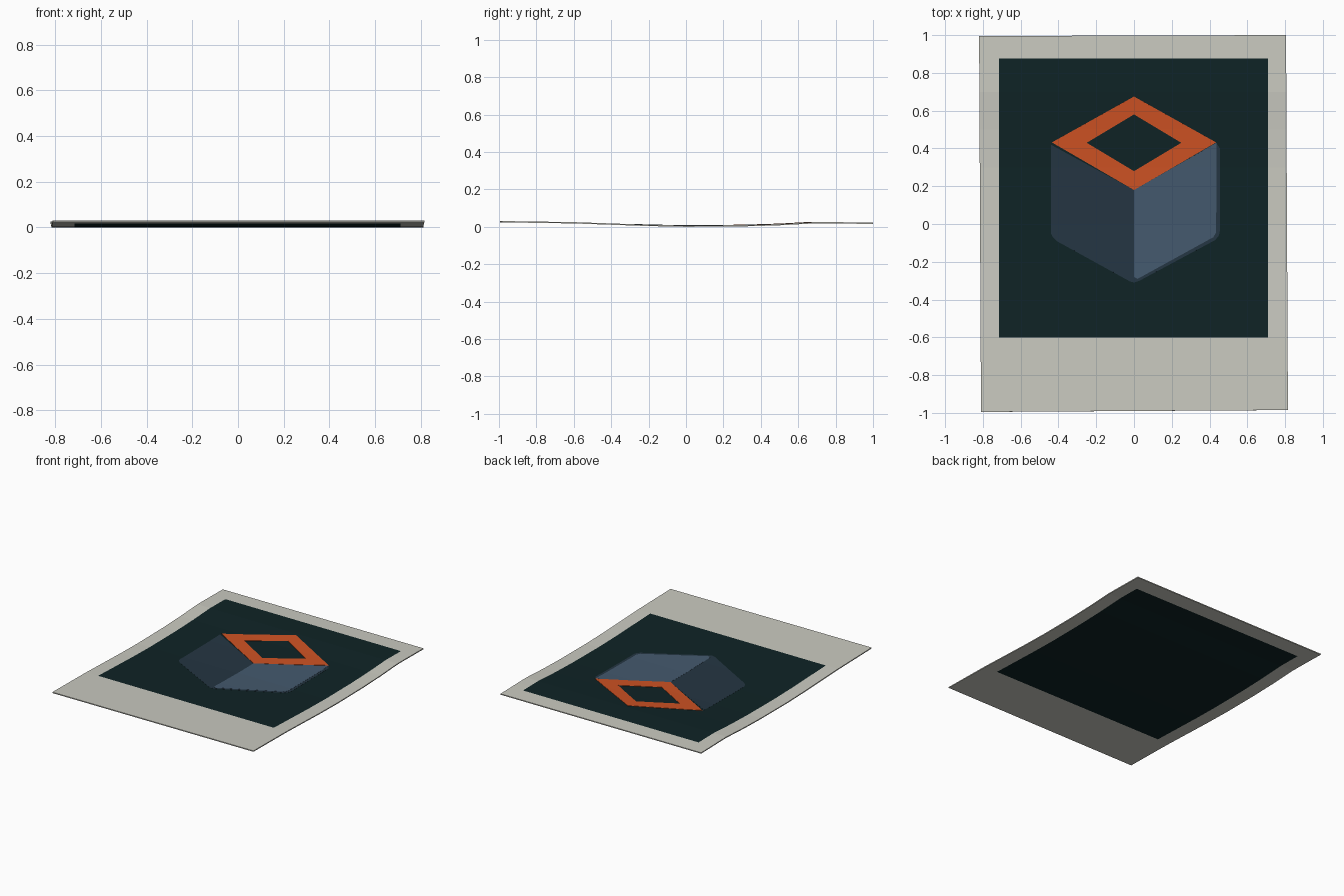
import bpy
import bmesh

cube = bpy.data.objects.get("Cube")
if cube:
    bpy.data.objects.remove(cube, do_unlink=True)

THICK = 0.007
# Gentle bend of the card: (y, underside height)
BEND = [(-1.0, 0.024), (-0.6, 0.018), (-0.2, 0.004), (0.0, 0.0),
        (0.3, 0.002), (0.5, 0.008), (0.7, 0.019), (0.8, 0.018), (1.0, 0.015)]
# Picture window: left, right, bottom, top
LEFT, RIGHT, BOTTOM, TOP = -0.715, 0.71, -0.6, 0.875


def bend_height(y):
    for (y0, z0), (y1, z1) in zip(BEND, BEND[1:]):
        if y <= y1:
            return z0 + (z1 - z0) * (y - y0) / (y1 - y0)
    return BEND[-1][1]


def material(name, rgb):
    mat = bpy.data.materials.new(name)
    mat.use_nodes = True
    color = (*rgb, 1.0)
    mat.diffuse_color = color
    mat.node_tree.nodes["Principled BSDF"].inputs["Base Color"].default_value = color
    return mat


def cut(bm, axis, value):
    co, no = [0, 0, 0], [0, 0, 0]
    co[axis], no[axis] = value, 1
    bmesh.ops.bisect_plane(bm, geom=bm.verts[:] + bm.edges[:] + bm.faces[:],
                           plane_co=co, plane_no=no, dist=1e-5)


def bent_sheet(name, outlines, mats, lift, thickness, window=False):
    """Flat outlines, sliced along the bend, curved and thickened upwards."""
    bm = bmesh.new()
    for outline in outlines:
        bm.faces.new([bm.verts.new((x, y, 0)) for x, y in outline])
    bmesh.ops.remove_doubles(bm, verts=bm.verts[:], dist=1e-4)
    for y, _ in BEND[1:-1]:
        cut(bm, 1, y)
    if window:
        for axis, value in ((0, LEFT), (0, RIGHT), (1, BOTTOM), (1, TOP)):
            cut(bm, axis, value)
    bm.normal_update()
    for face in bm.faces:
        if face.normal.z < 0:
            face.normal_flip()
        c = face.calc_center_median()
        if window and LEFT < c.x < RIGHT and BOTTOM < c.y < TOP:
            face.material_index = 1
    for v in bm.verts:
        v.co.z = bend_height(v.co.y) + lift
    mesh = bpy.data.meshes.new(name)
    bm.to_mesh(mesh)
    bm.free()
    for mat in mats:
        mesh.materials.append(mat)
    obj = bpy.data.objects.new(name, mesh)
    bpy.context.collection.objects.link(obj)
    solid = obj.modifiers.new("Thickness", 'SOLIDIFY')
    solid.thickness = thickness
    solid.offset = 1
    return obj


cream = material("cream card", (0.59, 0.59, 0.53))
dark = material("dark teal", (0.0047, 0.017, 0.019))
navy = material("navy", (0.018, 0.036, 0.055))
blue = material("slate blue", (0.058, 0.100, 0.155))
orange = material("orange", (0.62, 0.085, 0.017))

# Card with its picture window, visible on both sides
bent_sheet("photo_card",
           [[(-0.81, -0.995), (0.815, -0.985), (0.805, 1.0), (-0.82, 0.995)]],
           [cream, dark], 0, THICK, window=True)

# Box silhouette: the shaded left side and the rim of the right side
bent_sheet("box_body",
           [[(-0.44, 0.42), (-0.44, -0.05), (-0.43, -0.07), (-0.41, -0.09),
             (-0.02, -0.305), (0.0, -0.31), (0.03, -0.30), (0.43, -0.085),
             (0.45, -0.06), (0.455, -0.035), (0.455, 0.40), (0.435, 0.43),
             (0.0, 0.18)]],
           [navy], THICK - 0.0005, 0.0012)

# Lit right side of the box
bent_sheet("box_right_side",
           [[(0.0, 0.18), (0.0, -0.28), (0.02, -0.29), (0.42, -0.07),
             (0.435, -0.045), (0.437, 0.43)]],
           [blue], THICK - 0.0005, 0.002)

# Open diamond lid made of four bands
outer = [(0.0, 0.675), (-0.435, 0.432), (0.0, 0.18), (0.435, 0.432)]
inner = [(0.0, 0.58), (-0.25, 0.43), (0.0, 0.28), (0.25, 0.43)]
bands = [[outer[i - 1], outer[i], inner[i], inner[i - 1]] for i in range(4)]
bent_sheet("box_lid", bands, [orange], THICK - 0.0005, 0.0028)
